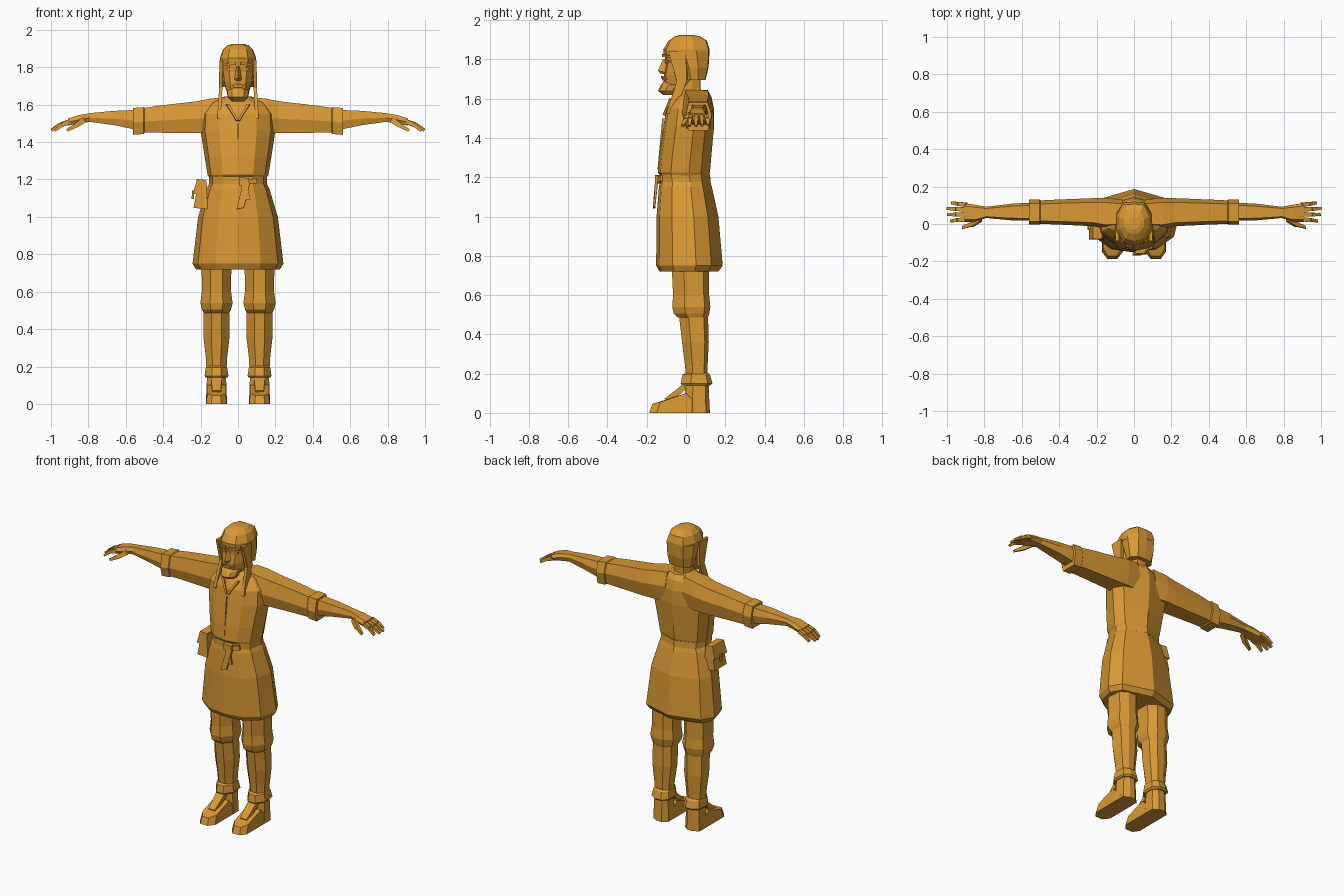
import bpy, bmesh, math
from mathutils import Vector

ochre = bpy.data.materials.new("ochre")
ochre.diffuse_color = (0.70, 0.32, 0.035, 1)


def loft(name, rings):
    """Skin a list of equal-length point rings and cap both ends."""
    bm = bmesh.new()
    vs = [[bm.verts.new(p) for p in r] for r in rings]
    n = len(rings[0])
    for a, b in zip(vs, vs[1:]):
        for i in range(n):
            j = (i + 1) % n
            bm.faces.new((a[i], a[j], b[j], b[i]))
    bm.faces.new(vs[0][::-1])
    bm.faces.new(vs[-1])
    bmesh.ops.recalc_face_normals(bm, faces=bm.faces)
    me = bpy.data.meshes.new(name)
    bm.to_mesh(me)
    bm.free()
    me.materials.append(ochre)
    ob = bpy.data.objects.new(name, me)
    bpy.context.collection.objects.link(ob)
    return ob


BODY = [(0, -1), (.5, -.9), (.88, -.5), (1, .2), (.82, .66), (0, 1)]
HEAD = [(0, -1), (.55, -.88), (.95, -.35), (1, .3), (.62, .95), (0, 1)]
LEG = [(-.4, -1), (.4, -1), (1, -.35), (.9, .7), (.3, 1), (-.4, 1), (-.95, .6), (-1, -.35)]
ARM = [(-.75, 1), (.7, 1), (1, .1), (.75, -1), (-.75, -1), (-1, -.1)]


def full(half):
    return half + [(-x, y) for x, y in half[-2:0:-1]]


def upright(name, shape, rows, cx=0):
    """rows: z, half width, y front, y back (and optional x shift)."""
    rings = []
    for z, w, y0, y1, *dx in rows:
        c, h, s = (y0 + y1) / 2, (y1 - y0) / 2, cx + (dx[0] if dx else 0)
        rings.append([(s + x * w, c + y * h, z) for x, y in shape])
    return loft(name, rings)


def sideways(name, rows, s):
    """rows: x, y front, y back, z bottom, z top; s is the side sign."""
    return loft(name, [[(s * x, (y0 + y1) / 2 + a * (y1 - y0) / 2,
                         (z0 + z1) / 2 + b * (z1 - z0) / 2) for a, b in ARM]
                       for x, y0, y1, z0, z1 in rows])


def bar(name, a, b, wa, wb, ta, tb, wide=(0, 1, 0)):
    """Tapered four-sided bar from a to b, with width along 'wide'."""
    a, b, u = Vector(a), Vector(b), Vector(wide).normalized()
    t = (b - a).cross(u).normalized()
    rings = []
    for p, w, h in ((a, wa, ta), (b, wb, tb)):
        rings.append([p + u * w * i / 2 + t * h * j / 2
                      for i, j in ((-1, -1), (1, -1), (1, 1), (-1, 1))])
    return loft(name, rings)


body, head = full(BODY), full(HEAD)

# Tunic: skirt, belt and upper part
upright("skirt", body, [
    (.72, .225, -.135, .165), (.75, .243, -.152, .187), (1.0, .213, -.15, .165),
    (1.15, .168, -.138, .132), (1.19, .148, -.13, .12)])
upright("belt", body, [(1.175, .155, -.138, .126), (1.215, .155, -.138, .122)])
upright("tunic_top", body, [
    (1.2, .15, -.125, .115), (1.225, .163, -.143, .122), (1.32, .178, -.135, .13),
    (1.46, .2, -.115, .143), (1.55, .195, -.1, .142), (1.61, .15, -.07, .13),
    (1.645, .07, -.03, .11)])

# Slit collar
for s in (-1, 1):
    bar("collar_edge", (s * .055, -.075, 1.6), (s * .004, -.113, 1.515),
        .016, .012, .02, .014, (1, 0, 0))
bar("chest_seam", (0, -.117, 1.5), (0, -.141, 1.24), .004, .004, .008, .008, (1, 0, 0))

# Belt knot and hanging ends
bar("belt_knot", (.005, -.142, 1.19), (.06, -.142, 1.19), .03, .03, .045, .035)
bar("belt_loop", (.05, -.14, 1.185), (.1, -.125, 1.195), .015, .012, .025, .03)
bar("belt_end", (.045, -.15, 1.18), (.012, -.163, 1.045), .04, .04, .015, .012, (1, 0, .2))
bar("belt_end_short", (.03, -.148, 1.18), (.05, -.158, 1.09), .03, .035, .012, .01, (1, 0, 0))

# Pouch with a flap and clasp
bar("pouch", (-.19, -.02, 1.19), (-.2, -.02, 1.045), .11, .125, .045, .075)
bar("pouch_flap", (-.195, -.02, 1.2), (-.203, -.02, 1.12), .118, .128, .05, .075)
bar("pouch_clasp", (-.24, -.02, 1.14), (-.242, -.02, 1.095), .022, .018, .012, .012)

# Neck and face
upright("neck", head, [(1.6, .062, -.055, .085), (1.65, .052, -.05, .075),
                       (1.75, .052, -.05, .075)])
upright("face", head, [
    (1.635, .04, -.105, -.03), (1.67, .06, -.112, .03), (1.72, .076, -.112, .05),
    (1.775, .082, -.103, .06), (1.8, .084, -.106, .06), (1.85, .084, -.112, .06)])
upright("beard", head, [(1.618, .035, -.115, -.05), (1.64, .055, -.142, -.03),
                        (1.67, .06, -.128, -.01), (1.69, .035, -.113, -.03)])
loft("nose", [[(-.009, -.1, 1.805), (.009, -.1, 1.805), (0, -.118, 1.8)],
              [(-.02, -.105, 1.735), (.02, -.105, 1.735), (0, -.143, 1.742)],
              [(-.014, -.1, 1.725), (.014, -.1, 1.725), (0, -.13, 1.728)]])
bar("mouth", (-.028, -.112, 1.697), (.028, -.112, 1.697), .022, .022, .01, .01)
for s in (-1, 1):
    bar("brow", (s * .01, -.11, 1.82), (s * .07, -.085, 1.815), .022, .016, .014, .01)
    bar("eyelid", (s * .018, -.1, 1.79), (s * .062, -.084, 1.79), .012, .01, .014, .006)
    bar("moustache", (s * .003, -.117, 1.71), (s * .045, -.1, 1.695), .02, .012, .012, .008)

# Cap with a nape and two hanging ear flaps
upright("cap_crown", head, [
    (1.825, .096, -.113, .12), (1.85, .097, -.116, .12), (1.895, .08, -.09, .107),
    (1.918, .055, -.055, .07), (1.925, .03, -.03, .035)])
upright("cap_nape", head, [(1.695, .082, -.01, .1), (1.76, .092, -.035, .115),
                           (1.84, .096, -.07, .12)])
for s in (-1, 1):
    bar("ear_flap", (s * .09, -.045, 1.84), (s * .092, -.022, 1.69), .09, .05, .018, .02)
    bar("flap_tail", (s * .092, -.022, 1.69), (s * .102, -.078, 1.525), .05, .045, .018, .018)

for s in (-1, 1):
    # Sleeve with a shallow cuff
    sideways("sleeve", [(.06, -.02, .13, 1.45, 1.642), (.15, -.025, .14, 1.45, 1.632),
                        (.22, -.012, .138, 1.448, 1.618), (.42, -.002, .13, 1.45, 1.595),
                        (.5, 0, .126, 1.45, 1.583), (.505, -.004, .131, 1.443, 1.587),
                        (.562, -.004, .131, 1.439, 1.582)], s)
    # Forearm and palm
    sideways("forearm", [(.54, .018, .115, 1.465, 1.572), (.66, .02, .108, 1.49, 1.567),
                         (.79, .032, .092, 1.508, 1.555), (.85, .012, .103, 1.5, 1.545),
                         (.91, .012, .112, 1.488, 1.525)], s)
    # Fingers, each in two joints
    for y0, y1, tip, z in ((.102, .113, .975, 1.462), (.077, .083, .998, 1.46),
                           (.052, .05, .996, 1.457), (.026, .016, .98, 1.455)):
        mid = (s * (.9 + tip) / 2, (y0 + y1) / 2, 1.494)
        bar("finger_base", (s * .895, y0, 1.51), mid, .024, .021, .026, .022)
        bar("finger_tip", mid, (s * tip, y1, z + .005), .021, .014, .022, .013)
    bar("thumb_base", (s * .82, .03, 1.52), (s * .865, -.002, 1.49), .035, .026, .03, .026)
    bar("thumb_tip", (s * .86, .002, 1.492), (s * .915, -.018, 1.462), .026, .015, .024, .014)

    # Breeches gathered under the knee, then the shin
    leg = [(x * s, y) for x, y in LEG]
    cx = s * .115
    upright("breeches", leg, [
        (.485, .068, -.04, .112), (.505, .078, -.062, .118), (.54, .086, -.07, .124),
        (.6, .078, -.066, .118), (.8, .08, -.075, .115)], cx)
    upright("shin", leg, [(.18, .054, 0, .108), (.24, .056, -.005, .11),
                          (.36, .07, -.02, .116), (.5, .068, -.036, .112)], cx)
    # Shoe: ankle, turned cuff and pointed foot
    upright("boot_cuff", leg, [(.14, .056, -.02, .125), (.15, .064, -.027, .135),
                               (.195, .057, -.018, .122), (.205, .05, 0, .11)], cx)
    upright("boot_ankle", leg, [(0, .056, -.01, .122), (.08, .054, -.008, .118),
                                (.16, .05, 0, .115)], cx)
    foot = [(-.055, .1), (-.055, -.15), (-.025, -.187), (.028, -.187), (.055, -.15), (.055, .1)]
    lift = [.1, .055, .045, .045, .055, .1]
    top = [(-.05, 0), (-.05, -.13), (-.022, -.172), (.024, -.172), (.05, -.13), (.05, 0)]
    loft("boot_foot", [[(cx + s * x, y, 0) for x, y in foot],
                       [(cx + s * x, y, z) for (x, y), z in zip(top, lift)]])
    bar("boot_tongue", (cx, -.005, .135), (cx, -.1, .06), .06, .045, .03, .03, (1, 0, 0))
